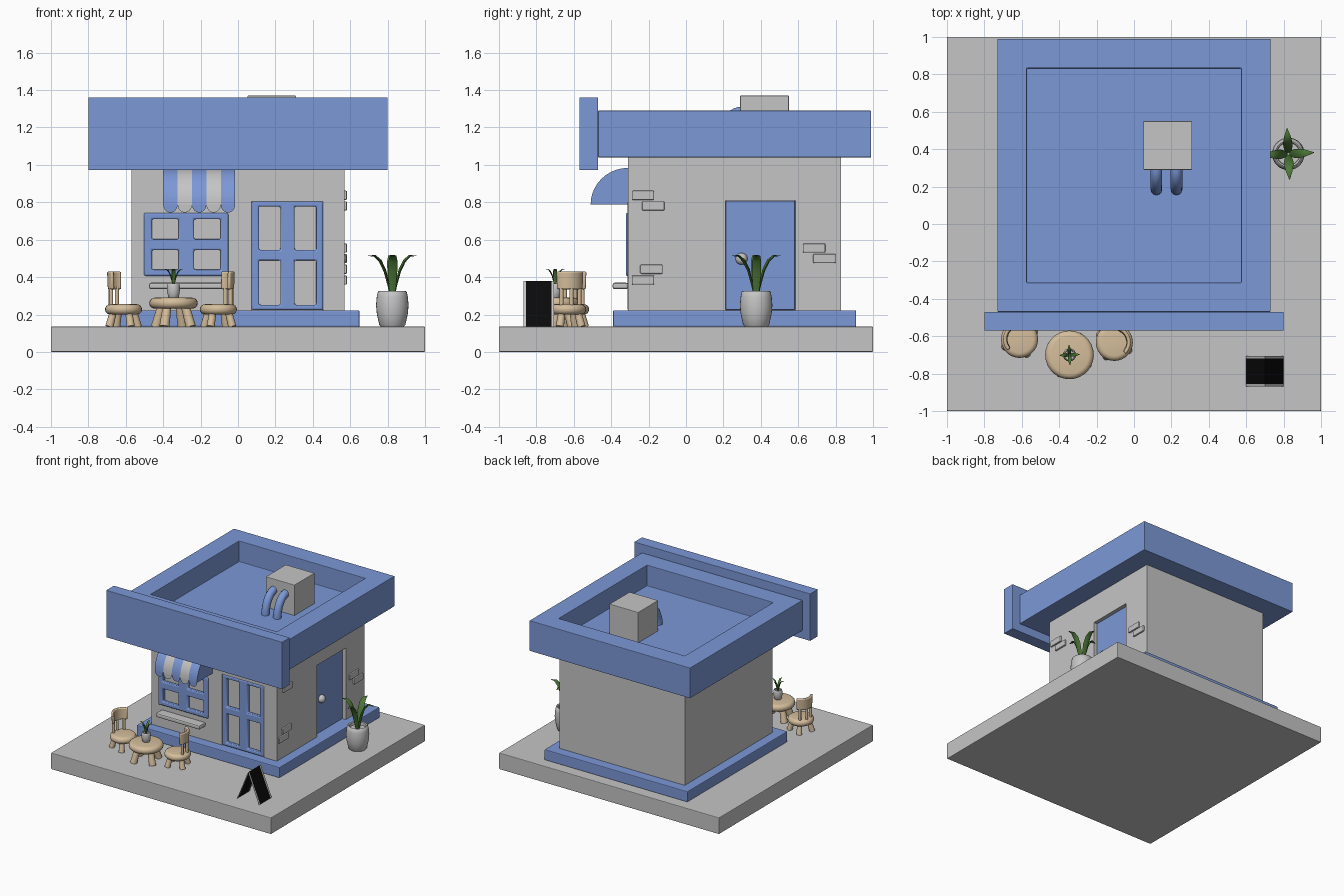
import bpy, bmesh, math
from mathutils import Vector, Matrix

if "Cube" in bpy.data.objects:
    bpy.data.objects.remove(bpy.data.objects["Cube"])


def material(name, rgb):
    m = bpy.data.materials.new(name)
    m.diffuse_color = (*rgb, 1)
    m.use_nodes = True
    m.node_tree.nodes["Principled BSDF"].inputs["Base Color"].default_value = m.diffuse_color
    return m


GREY = material("stone_grey", (0.56, 0.56, 0.56))
BLUE = material("blue_paint", (0.20, 0.315, 0.68))
WOOD = material("light_wood", (0.66, 0.51, 0.33))
GREEN = material("leaf_green", (0.075, 0.19, 0.04))
BLACK = material("chalkboard_black", (0.003, 0.003, 0.003))


def finish(name, bm, mat, bevel=0, smooth=False):
    bmesh.ops.recalc_face_normals(bm, faces=bm.faces)
    me = bpy.data.meshes.new(name)
    bm.to_mesh(me)
    bm.free()
    ob = bpy.data.objects.new(name, me)
    bpy.context.collection.objects.link(ob)
    me.materials.append(mat)
    if bevel:
        mod = ob.modifiers.new("bevel", 'BEVEL')
        mod.width, mod.segments, mod.limit_method = bevel, 2, 'ANGLE'
    if smooth:
        bpy.ops.object.select_all(action='DESELECT')
        ob.select_set(True)
        bpy.context.view_layer.objects.active = ob
        bpy.ops.object.shade_smooth_by_angle(angle=math.radians(50))
    return ob


def mesh(name, verts, faces, mat, **kw):
    bm = bmesh.new()
    vs = [bm.verts.new(v) for v in verts]
    for f in faces:
        bm.faces.new([vs[i] for i in f])
    return finish(name, bm, mat, **kw)


def box(name, lo, hi, mat, bevel=0, inset=None):
    lo, hi = Vector(lo), Vector(hi)
    bm = bmesh.new()
    bmesh.ops.create_cube(bm, size=1, matrix=Matrix.Translation((lo + hi) / 2) @ Matrix.Diagonal((*(hi - lo), 1)))
    if inset:  # sunken top: (border width, depth)
        bm.normal_update()
        top = max(bm.faces, key=lambda f: f.calc_center_median().z)
        bmesh.ops.inset_region(bm, faces=[top], thickness=inset[0])
        low = bmesh.ops.extrude_face_region(bm, geom=[top])['geom']
        bmesh.ops.translate(bm, vec=(0, 0, -inset[1]), verts=[g for g in low if isinstance(g, bmesh.types.BMVert)])
        if top.is_valid:
            bm.faces.remove(top)
    return finish(name, bm, mat, bevel)


def lathe(name, profile, at, mat, scale=1, steps=28):
    bm = bmesh.new()
    vs = [bm.verts.new((r * scale, 0, z * scale)) for r, z in profile]
    es = [bm.edges.new(p) for p in zip(vs, vs[1:])]
    bmesh.ops.spin(bm, geom=vs + es, axis=(0, 0, 1), cent=(0, 0, 0), angle=math.tau, steps=steps)
    bmesh.ops.remove_doubles(bm, verts=bm.verts, dist=1e-5)
    bmesh.ops.translate(bm, vec=at, verts=bm.verts)
    return finish(name, bm, mat, smooth=True)


def rod(name, a, b, r1, r2, mat):
    a, b = Vector(a), Vector(b)
    rot = (b - a).to_track_quat('Z', 'Y').to_matrix().to_4x4()
    bm = bmesh.new()
    bmesh.ops.create_cone(bm, cap_ends=True, segments=14, radius1=r1, radius2=r2, depth=(b - a).length,
                          matrix=Matrix.Translation((a + b) / 2) @ rot)
    return finish(name, bm, mat, smooth=True)


def grille(name, xs, zs, y0, y1):
    # frame with a hole in every odd cell
    bm = bmesh.new()
    g = [[bm.verts.new((x, y0, z)) for z in zs] for x in xs]
    for i in range(len(xs) - 1):
        for j in range(len(zs) - 1):
            if not (i % 2 and j % 2):
                bm.faces.new((g[i][j], g[i + 1][j], g[i + 1][j + 1], g[i][j + 1]))
    ret = bmesh.ops.extrude_face_region(bm, geom=bm.faces[:], use_keep_orig=True)['geom']
    bmesh.ops.translate(bm, vec=(0, y1 - y0, 0), verts=[v for v in ret if isinstance(v, bmesh.types.BMVert)])
    return finish(name, bm, BLUE, 0.008, smooth=True)


# Ground slab, plinth, walls
box("base_slab", (-1, -1, 0), (1, 1, 0.135), GREY, 0.005)
box("plinth", (-0.65, -0.39, 0.135), (0.65, 0.91, 0.222), BLUE, 0.006)
walls = box("walls", (-0.57, -0.31, 0.222), (0.57, 0.83, 1.06), GREY)
cuts = [((0.073, -0.4, 0.2), (0.455, -0.275, 0.805)),
        ((-0.49, -0.4, 0.42), (-0.065, -0.285, 0.73)),
        ((0.53, 0.21, 0.2), (0.7, 0.585, 0.81))]
for lo, hi in cuts:
    cutter = box("opening_cutter", lo, hi, GREY)
    cutter.hide_render = True
    mod = walls.modifiers.new("opening", 'BOOLEAN')
    mod.operation, mod.solver, mod.object = 'DIFFERENCE', 'EXACT', cutter
    bpy.context.view_layer.objects.active = walls
    bpy.ops.object.modifier_apply(modifier=mod.name)
    bpy.data.objects.remove(cutter)

# Roof with sunken top, front fascia, roof unit with two pipes
box("roof", (-0.73, -0.47, 1.04), (0.73, 0.99, 1.29), BLUE, 0.004, inset=(0.222, 0.17))
box("fascia_board", (-0.80, -0.57, 0.973), (0.80, -0.47, 1.36), BLUE, 0.003)
box("roof_unit", (0.05, 0.29, 1.115), (0.31, 0.55, 1.37), GREY, 0.003)
for n, x in enumerate((0.12, 0.227)):
    cu = bpy.data.curves.new("roof_pipe", 'CURVE')
    cu.dimensions, cu.bevel_depth, cu.bevel_resolution = '3D', 0.031, 4
    cu.use_fill_caps = True
    sp = cu.splines.new('POLY')
    sp.points.add(10)
    for i, p in enumerate(sp.points):
        a = math.pi / 2 * i / 10
        p.co = (x, 0.30 - 0.115 * math.cos(a), 1.11 + 0.17 * math.sin(a), 1)
    sp.use_smooth = True
    cu.materials.append(BLUE)
    bpy.context.collection.objects.link(bpy.data.objects.new(f"roof_pipe_{n + 1}", cu))

# Window, front door, side door
grille("window_frame", (-0.503, -0.46, -0.318, -0.235, -0.093, -0.052),
       (0.407, 0.44, 0.545, 0.603, 0.71, 0.743), -0.322, -0.286)
grille("front_door", (0.073, 0.112, 0.226, 0.303, 0.418, 0.455),
       (0.224, 0.252, 0.49, 0.545, 0.778, 0.805), -0.314, -0.276)
box("window_shelf", (-0.475, -0.392, 0.336), (-0.075, -0.31, 0.37), GREY, 0.01)
box("side_door", (0.52, 0.212, 0.224), (0.545, 0.583, 0.808), BLUE, 0.006)
lathe("door_knob", [(0.032 * math.sin(math.pi * i / 10), -0.032 * math.cos(math.pi * i / 10)) for i in range(11)],
      (0.55, 0.297, 0.498), GREY, steps=16)

# Raised bricks on the right wall
for n, (y, z) in enumerate([(-0.29, 0.813), (-0.235, 0.756), (-0.245, 0.418),
                            (-0.29, 0.36), (0.625, 0.531), (0.68, 0.475)]):
    box(f"brick_{n + 1}", (0.56, y, z), (0.583, y + 0.12, z + 0.049), GREY, 0.006)

# Striped awning: quarter-round stripes with thin scalloped ends
W, N = 0.077, 10
for s in range(5):
    x0 = -0.40 + s * W
    mat = GREY if s % 2 else BLUE
    prof = [(-0.31, 0.787)] + [(-0.31 - 0.2 * math.cos(math.pi / 2 * i / N), 0.787 + 0.197 * math.sin(math.pi / 2 * i / N))
                               for i in range(N + 1)]
    k = len(prof)
    verts = [(x, y, z) for x in (x0, x0 + W) for y, z in prof]
    faces = [range(k), range(k, 2 * k)] + [(i, (i + 1) % k, (i + 1) % k + k, i + k) for i in range(k)]
    mesh(f"awning_stripe_{s + 1}", verts, faces, mat, smooth=True)
    pts = [(x0 + W / 2 * (1 - math.cos(math.pi * i / N)), -0.509, 0.788 - 0.043 * math.sin(math.pi * i / N))
           for i in range(N + 1)]
    mesh(f"awning_scallop_{s + 1}", pts, [range(N + 1)], mat)


# Furniture
def disc(name, at, r, z0, z1):
    h = (z1 - z0) / 2
    rim = [(r - h + h * math.cos(a), h + h * math.sin(a)) for a in [math.pi * (i / 8 - 0.5) for i in range(9)]]
    lathe(name, [(0, 0)] + rim + [(0, 2 * h)], (*at, z0), WOOD)


def legs(name, at, foot, top, z, r, turn):
    for i in range(4):
        a = turn + math.pi / 4 + i * math.pi / 2
        c, s = math.cos(a), math.sin(a)
        rod(f"{name}_leg_{i + 1}", (at[0] + foot * c, at[1] + foot * s, 0.135),
            (at[0] + top * c, at[1] + top * s, z), r, r * 0.85, WOOD)


TABLE = (-0.345, -0.70)
disc("table_top", TABLE, 0.13, 0.232, 0.29)
legs("table", TABLE, 0.105, 0.07, 0.25, 0.027, 0.3)
for name, at, turn in (("left_chair", (-0.612, -0.617), math.radians(162)),
                       ("right_chair", (-0.105, -0.633), math.radians(16))):
    disc(name + "_seat", at, 0.099, 0.2, 0.255)
    legs(name, at, 0.085, 0.06, 0.22, 0.022, turn)
    # curved backrest on three posts
    verts, M = [], 12
    for i in range(M + 1):
        a = turn + math.radians(-62 + 124 * i / M)
        for r, z in ((0.064, 0.335), (0.084, 0.335), (0.088, 0.43), (0.068, 0.43)):
            verts.append((at[0] + r * math.cos(a), at[1] + r * math.sin(a), z))
    faces = [(4 * i + j, 4 * i + (j + 1) % 4, 4 * i + 4 + (j + 1) % 4, 4 * i + 4 + j) for i in range(M) for j in range(4)]
    mesh(name + "_backrest", verts, faces + [range(4), range(4 * M, 4 * M + 4)], WOOD, bevel=0.008, smooth=True)
    for i in (-1, 0, 1):
        a = turn + i * 0.75
        p = (at[0] + 0.073 * math.cos(a), at[1] + 0.073 * math.sin(a))
        rod(f"{name}_post_{i + 2}", (*p, 0.24), (*p, 0.35), 0.011, 0.011, WOOD)


# Potted plants
def plant(name, at, s):
    lathe(name + "_pot", [(0, 0), (0.062, 0), (0.07, 0.01), (0.083, 0.07), (0.087, 0.115), (0.083, 0.16),
                          (0.077, 0.187), (0.07, 0.192), (0.062, 0.187), (0.06, 0.165), (0, 0.165)], at, GREY, s)
    path = [(0.006, 0.15, 0.012), (0.022, 0.23, 0.02), (0.04, 0.30, 0.025),
            (0.065, 0.352, 0.024), (0.095, 0.38, 0.017), (0.137, 0.378, 0.002)]
    for n in range(4):
        rot = Matrix.Translation(at) @ Matrix.Rotation(n * math.pi / 2 + 0.05, 4, 'Z')
        verts = []
        for r, z, w in path:  # flattened diamond section
            t = 0.25 * w
            verts += [rot @ (Vector(p) * s) for p in ((r, -w, z), (r + t, 0, z - t), (r, w, z), (r - t, 0, z + t))]
        k = len(path) - 1
        faces = [(4 * i + j, 4 * i + (j + 1) % 4, 4 * i + 4 + (j + 1) % 4, 4 * i + 4 + j) for i in range(k) for j in range(4)]
        mesh(f"{name}_leaf_{n + 1}", verts, faces + [range(4), range(4 * k, 4 * k + 4)], GREEN, smooth=True)


plant("large_plant", (0.825, 0.375, 0.135), 1)
plant("table_plant", (*TABLE, 0.29), 0.4)

# Folding chalkboard: thin leaning sheets with grey edge strips
for side, x in (("left", 0.60), ("right", 0.80)):
    ys = (-0.87, -0.855, -0.72, -0.705)
    verts = [p for y in ys for p in ((x, y, 0.137), (0.70, y, 0.38))]
    board = mesh(f"chalkboard_{side}", verts, [(2 * i, 2 * i + 1, 2 * i + 3, 2 * i + 2) for i in range(3)], GREY)
    board.data.materials.append(BLACK)
    for f in board.data.polygons:
        f.material_index = int(-0.85 < f.center.y < -0.73)
